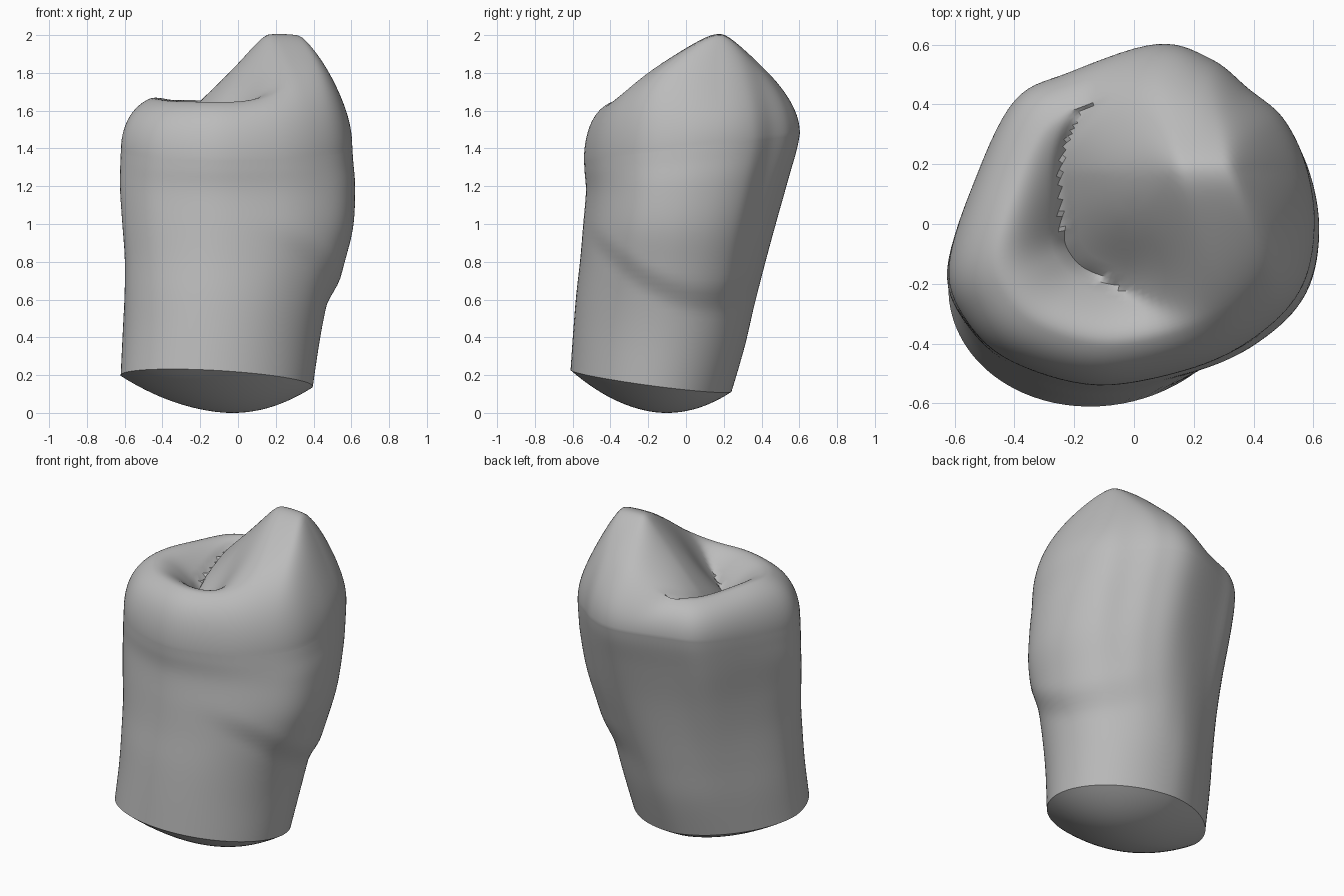
import bpy, bmesh, math
from mathutils import Vector

cube = bpy.data.objects.get("Cube")
if cube:
    bpy.data.objects.remove(cube, do_unlink=True)

ROOT_Z, SHOULDER_Z = 0.165, 1.4
CUSP = Vector((0.24, 0.18, 2.05))

# Crown outline seen from above, counter-clockwise
OUTLINE = [(0.62, 0), (0.59, 0.2), (0.51, 0.36), (0.39, 0.46), (0.27, 0.56), (0.1, 0.61),
           (-0.2, 0.515), (-0.39, 0.42), (-0.53, 0.15), (-0.62, -0.14),
           (-0.56, -0.32), (-0.4, -0.46), (-0.1, -0.54), (0.22, -0.48),
           (0.45, -0.35), (0.58, -0.2)]
# Side levels: z, left x, right x, front y, back y
LEVELS = [(ROOT_Z, -0.62, 0.395, -0.61, 0.24),
          (0.4, -0.61, 0.43, -0.595, 0.31),
          (0.6, -0.605, 0.47, -0.58, 0.36),
          (0.8, -0.605, 0.525, -0.56, 0.415),
          (1.0, -0.615, 0.575, -0.545, 0.475),
          (1.2, -0.625, 0.585, -0.53, 0.54),
          (1.33, -0.623, 0.575, -0.537, 0.585),
          (SHOULDER_Z, -0.62, 0.57, -0.54, 0.602)]


def spline(points, steps, closed):
    """Smooth curve through tuples of any length."""
    n, out = len(points), []
    pick = (lambda i: points[i % n]) if closed else (lambda i: points[max(0, min(n - 1, i))])
    for i in range(n if closed else n - 1):
        for s in range(steps):
            t = s / steps
            out.append([0.5 * (2 * b + (c - a) * t + (2 * a - 5 * b + 4 * c - d) * t * t
                               + (3 * b - a - 3 * c + d) * t ** 3)
                        for a, b, c, d in zip(pick(i - 1), pick(i), pick(i + 1), pick(i + 2))])
    if not closed:
        out.append(list(points[-1]))
    return out


def smoothstep(low, high, value):
    t = max(0, min(1, (value - low) / (high - low)))
    return t * t * (3 - 2 * t)


def hump(x, y, cx, cy, width):
    return math.exp(-((x - cx) ** 2 + (y - cy) ** 2) / width ** 2)


def biting_height(x, y, t):
    """Tall cusp on a curved crest, meeting a low crescent ridge along a groove."""
    dy = y - CUSP.y
    crest = CUSP.x + (-0.35 * dy if dy < 0 else -0.2 * dy)
    dx = x - crest
    slope_x = 1.1 if dx < 0 else 1.45
    slope_y = 0.65 if dy < 0 else 0.88
    run = slope_x * max(0, abs(dx) - 0.07)
    cusp = CUSP.z - math.sqrt(run ** 2 + (slope_y * dy) ** 2 + 0.0025)
    cusp -= 0.06 * hump(x, y, -0.05, -0.18, 0.15) + 0.03 * hump(x, y, 0, 0.32, 0.15)
    ridge = 1.67 + 0.06 * max(0, x) + 0.02 * hump(x, y, -0.42, -0.05, 0.2)
    ridge -= 0.9 * max(0, 0.76 - t) ** 1.6
    gap, blend = cusp - ridge, 0.015 + 0.07 * smoothstep(-0.1, 0.2, x)
    height = 0.5 * (cusp + ridge + math.sqrt(gap * gap + blend * blend))
    if t < 0.75:
        height -= 0.025 * math.exp(-(gap / 0.03) ** 2) * max(0, min(1, 0.3 - 3 * x))
    return height


shape = [Vector((x / 0.62, (y - 0.035) / 0.575)) for x, y in spline(OUTLINE, 7, True)]
rings = []

# Root and crown walls
for z, x0, x1, y0, y1 in spline(LEVELS, 6, False):
    ring = []
    fade = (SHOULDER_Z - z) / (SHOULDER_Z - ROOT_Z)
    roundness = 1 - smoothstep(0.3, 1.25, z)
    for p in shape:
        oval = p.normalized()
        skew = 2 * oval.x * oval.y
        oval *= 1 + skew * (0.09 if oval.x < 0 < oval.y else 0.035)
        q = p.lerp(oval, roundness)
        x = (x0 + x1) / 2 + q.x * (x1 - x0) / 2
        y = (y0 + y1) / 2 + q.y * (y1 - y0) / 2
        # Swelling above the arched neck line
        neck = 0.56 + 0.9 * (y - 0.1) ** 2
        x += 0.035 * smoothstep(neck, neck + 0.16, z) * smoothstep(0, 0.7, q.x)
        tilt = -0.13 * (y + 0.19) - 0.05 * (x + 0.11)
        ring.append(Vector((x, y, z + tilt * fade + 0.12 * y * (1 - fade) ** 2)))
    rings.append(ring)

# Domed cut end of the root
base = rings[0]
middle = sum(base, Vector()) / len(base)
for i in range(1, 14):
    t = 1 - i / 14
    dome = [middle.lerp(p, t) - Vector((0, 0, 0.16 * (1 - t * t))) for p in base]
    rings.insert(0, dome)
bottom = middle - Vector((0, 0, 0.16))

# Biting surface, rolled over at the shoulder
edge = rings[-1]
centre = Vector((0, 0.03, 0))
count = 44
for i in range(1, count):
    t = math.cos(i / count * math.pi / 2) ** 0.7
    ring = []
    for p in edge:
        x, y = centre.x + (p.x - centre.x) * t, centre.y + (p.y - centre.y) * t
        roll = math.sqrt(1 - t ** 6)
        ring.append(Vector((x, y, p.z + (biting_height(x, y, t) - p.z) * roll)))
    rings.append(ring)
top = Vector((centre.x, centre.y, biting_height(centre.x, centre.y, 0)))

# Skin the rings into one closed tooth
bm = bmesh.new()
rows = [[bm.verts.new(p) for p in ring] for ring in rings]
n = len(shape)
for low, high in zip(rows, rows[1:]):
    for j in range(n):
        k = (j + 1) % n
        bm.faces.new((low[j], low[k], high[k], high[j]))
for row, point in ((rows[0], bottom), (rows[-1], top)):
    pole = bm.verts.new(point)
    for j in range(n):
        bm.faces.new((row[j], row[(j + 1) % n], pole))
bmesh.ops.recalc_face_normals(bm, faces=bm.faces)
lowest = min(v.co.z for v in bm.verts)
bmesh.ops.translate(bm, verts=bm.verts, vec=(0, 0, -lowest))

mesh = bpy.data.meshes.new("tooth")
bm.to_mesh(mesh)
bm.free()
tooth = bpy.data.objects.new("tooth", mesh)
bpy.context.collection.objects.link(tooth)

# Plain grey enamel
enamel = bpy.data.materials.new("grey_enamel")
enamel.use_nodes = True
colour = (0.5, 0.5, 0.5, 1)
enamel.diffuse_color = colour
enamel.node_tree.nodes["Principled BSDF"].inputs["Base Color"].default_value = colour
mesh.materials.append(enamel)

bpy.ops.object.select_all(action='DESELECT')
tooth.select_set(True)
bpy.context.view_layer.objects.active = tooth
bpy.ops.object.shade_smooth_by_angle(angle=math.radians(40))
